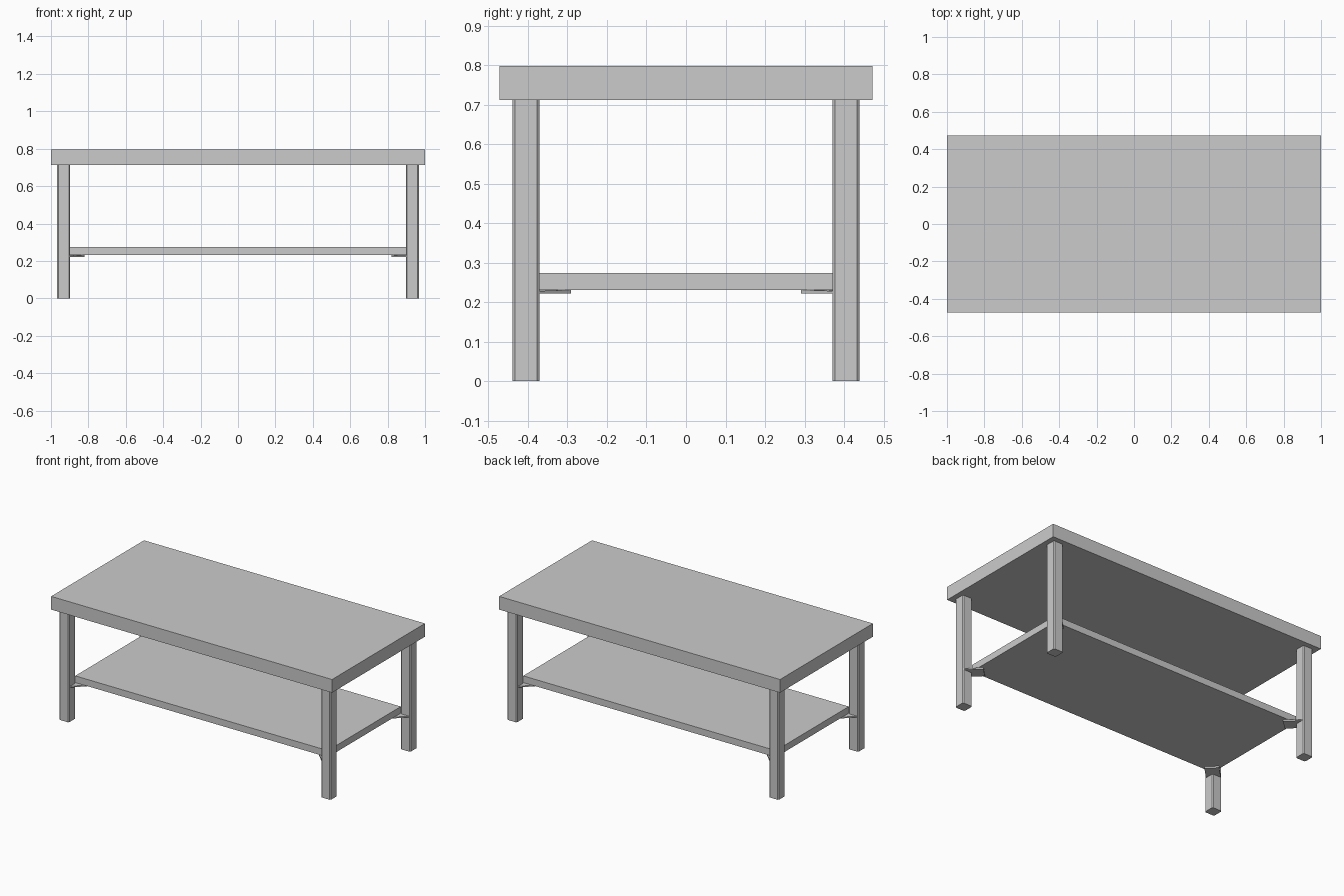
import bpy, bmesh

if "Cube" in bpy.data.objects:
    bpy.data.objects.remove(bpy.data.objects["Cube"])


def prism(name, outline, bottom, tops):
    """Extruded plan outline; tops gives one height per corner."""
    area = sum(a[0] * b[1] - b[0] * a[1]
               for a, b in zip(outline, outline[1:] + outline[:1]))
    if area < 0:
        outline, tops = outline[::-1], tops[::-1]
    bm = bmesh.new()
    low = [bm.verts.new((x, y, bottom)) for x, y in outline]
    high = [bm.verts.new((x, y, z)) for (x, y), z in zip(outline, tops)]
    n = len(low)
    bm.faces.new(low[::-1])
    bm.faces.new(high)
    for i in range(n):
        j = (i + 1) % n
        bm.faces.new((low[i], low[j], high[j], high[i]))
    mesh = bpy.data.meshes.new(name)
    bm.to_mesh(mesh)
    bm.free()
    obj = bpy.data.objects.new(name, mesh)
    bpy.context.collection.objects.link(obj)
    return obj


def slab(name, hx, hy, z0, z1):
    return prism(name, [(-hx, -hy), (hx, -hy), (hx, hy), (-hx, hy)], z0, [z1] * 4)


# Table top and lower shelf
slab("table_top", 1.0, 0.472, 0.712, 0.797)
slab("lower_shelf", 0.899, 0.371, 0.231, 0.274)

# Square leg section with chamfered corners
h, c = 0.0345, 0.0065
leg_section = [(-h + c, -h), (h - c, -h), (h, -h + c), (h, h - c),
               (h - c, h), (-h + c, h), (-h, h - c), (-h, -h + c)]
# Diagonal bracket notched around the inner corner of the leg
bracket_plan = [(0.82, 0.351), (0.88, 0.291), (0.96, 0.371), (0.904, 0.371),
                (0.898, 0.377), (0.898, 0.429)]
bracket_tops = [0.231, 0.231, 0.228, 0.228, 0.228, 0.228]

# Legs and brackets at the four corners
for sx, side in ((-1, "left"), (1, "right")):
    for sy, end in ((-1, "front"), (1, "back")):
        prism(f"{end}_{side}_leg",
              [(sx * (0.932 + x), sy * (0.405 + y)) for x, y in leg_section],
              0.0, [0.712] * 8)
        prism(f"{end}_{side}_shelf_bracket",
              [(sx * x, sy * y) for x, y in bracket_plan], 0.221, bracket_tops)
